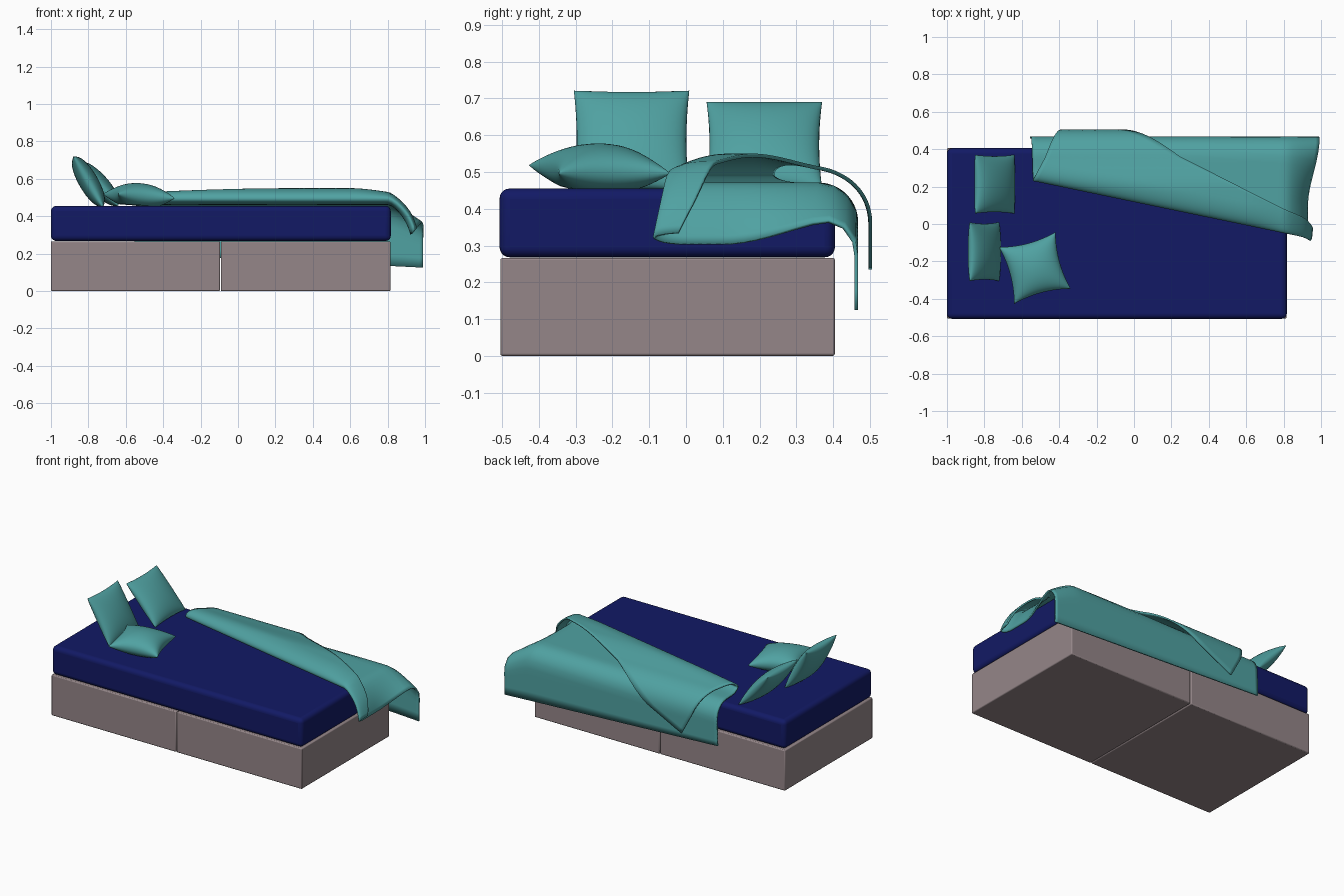
import bpy, math
from mathutils import Vector

if "Cube" in bpy.data.objects:
    bpy.data.objects.remove(bpy.data.objects["Cube"])


def material(name, rgb):
    m = bpy.data.materials.new(name)
    m.diffuse_color = (*rgb, 1)
    m.use_nodes = True
    m.node_tree.nodes["Principled BSDF"].inputs["Base Color"].default_value = m.diffuse_color
    return m


TAUPE = material("taupe", (0.30, 0.24, 0.25))
NAVY = material("navy", (0.006, 0.010, 0.13))
TEAL = material("teal", (0.08, 0.36, 0.36))


def smooth(a, b, x):
    k = min(max((x - a) / (b - a), 0), 1)
    return k * k * (3 - 2 * k)


def finish(ob, mat, angle=40):
    ob.data.materials.append(mat)
    bpy.ops.object.select_all(action='DESELECT')
    ob.select_set(True)
    bpy.context.view_layer.objects.active = ob
    bpy.ops.object.shade_smooth_by_angle(angle=math.radians(angle))


def box(name, lo, hi, bevel, segments, mat):
    lo, hi = Vector(lo), Vector(hi)
    bpy.ops.mesh.primitive_cube_add(size=1)
    ob = bpy.context.object
    ob.name = name
    for v in ob.data.vertices:
        v.co = (lo + hi) / 2 + v.co * (hi - lo)
    b = ob.modifiers.new("bevel", 'BEVEL')
    b.width, b.segments = bevel, segments
    finish(ob, mat)


def grid_faces(nu, nv, start=0, flip=False):
    faces = []
    for i in range(nu):
        for j in range(nv):
            a = start + i * (nv + 1) + j
            f = (a, a + nv + 1, a + nv + 2, a + 1)
            faces.append(f[::-1] if flip else f)
    return faces


def mesh_object(name, verts, faces):
    me = bpy.data.meshes.new(name)
    me.from_pydata(verts, [], faces)
    ob = bpy.data.objects.new(name, me)
    bpy.context.collection.objects.link(ob)
    return ob


# Cushions: two puffed sheets joined at a pinched square seam
def pillow(name, loc, rot, half, thick, pinch, flat=1.0, n=24):
    verts = []
    for side in (1, -1):
        for i in range(n + 1):
            for j in range(n + 1):
                a = math.sin(math.pi * (i / n - 0.5))
                b = math.sin(math.pi * (j / n - 0.5))
                x = half * a * (1 - pinch * (1 - b * b))
                y = half * b * (1 - pinch * (1 - a * a))
                z = thick * max(0, (1 - a * a) * (1 - b * b)) ** 0.45
                if side < 0:
                    z = -min(z, thick * flat)
                verts.append((x, y, side * abs(z)))
    faces = grid_faces(n, n) + grid_faces(n, n, (n + 1) ** 2, True)
    ob = mesh_object(name, verts, faces)
    ob.location = loc
    ob.rotation_euler = [math.radians(r) for r in rot]
    w = ob.modifiers.new("seam", 'WELD')
    w.merge_threshold = 0.0005
    finish(ob, TEAL, 80)


# Blanket: maps flat cloth (u, v) at height h onto the bed edges
def drape(u, v, h):
    r, v0 = 0.10, 0.36
    ang = min(max((v - v0) / r, 0), math.pi / 2)
    straight = max(0, v - v0 - r * math.pi / 2)
    y = min(v, v0) + (r + h) * math.sin(ang)
    drop = r * (1 - math.cos(ang)) + straight
    z = 0.463 - drop + h * math.cos(ang)
    e = max(0, u - 0.80)
    side = smooth(0.1, 0.46, v)
    fall = 1.05 * e * e / (e + 0.06) * (1 - 0.45 * side)
    fall *= 1 - smooth(0.05, 0.33, drop)
    tilt = smooth(0, 0.12, e) * (1 - side)
    x = min(u, 0.80) + e * (1 - min(e / 0.2, 1) * (0.38 - 0.33 * side))
    return x + 0.6 * h * tilt, y, z - fall - 0.3 * h * tilt


def blanket():
    fold_a, fold_b = Vector((-0.54, 0.235)), Vector((1.0, -0.085))
    hem_a, hem_b = Vector((-0.555, 0.68)), Vector((1.0, 0.755))
    flap_a, flap_b = Vector((-0.32, 0.645)), Vector((1.0, -0.02))
    nt, ns = 70, 28
    verts = []
    for i in range(nt + 1):
        t = i / nt
        fold = fold_a.lerp(fold_b, t)
        for j in range(-ns, ns + 1):
            s = (j / ns) ** 2
            far = hem_a.lerp(hem_b, t) if j < 0 else flap_a.lerp(flap_b, t)
            p = fold.lerp(far, s)
            d = (p - fold).length
            c = 0.03
            if j < 0:
                k = min(d / 0.08, 1)
                h = c - (c - 0.003) * math.sqrt(1 - (1 - k) ** 2)
            else:
                k = min(d / 0.12, 1)
                top = 0.082 * (1 - 0.5 * smooth(0.18, 0.42, p.y))
                top *= 1 - 0.4 * smooth(0.6, 0.95, p.x)
                h = c + (top - c) * math.sqrt(1 - (1 - k) ** 2)
            verts.append(drape(p.x, p.y, h))
    ob = mesh_object("blanket", verts, grid_faces(nt, 2 * ns))
    m = ob.modifiers.new("cloth_thickness", 'SOLIDIFY')
    m.thickness, m.offset = 0.01, 0
    finish(ob, TEAL, 60)


# Bed base in two halves, and mattress
box("base_head", (-1, -0.505, 0), (-0.096, 0.405, 0.266), 0.006, 2, TAUPE)
box("base_foot", (-0.092, -0.505, 0), (0.815, 0.405, 0.266), 0.006, 2, TAUPE)
box("mattress", (-1, -0.507, 0.268), (0.817, 0.405, 0.455), 0.028, 5, NAVY)

pillow("cushion_left", (-0.80, -0.148, 0.585), (0, 60, 0), 0.157, 0.052, 0.05)
pillow("cushion_right", (-0.745, 0.213, 0.573), (0, 48, 0), 0.157, 0.052, 0.05)
pillow("cushion_front", (-0.53, -0.235, 0.507), (0, 4, 15), 0.157, 0.07, 0.13, 0.7)
blanket()
